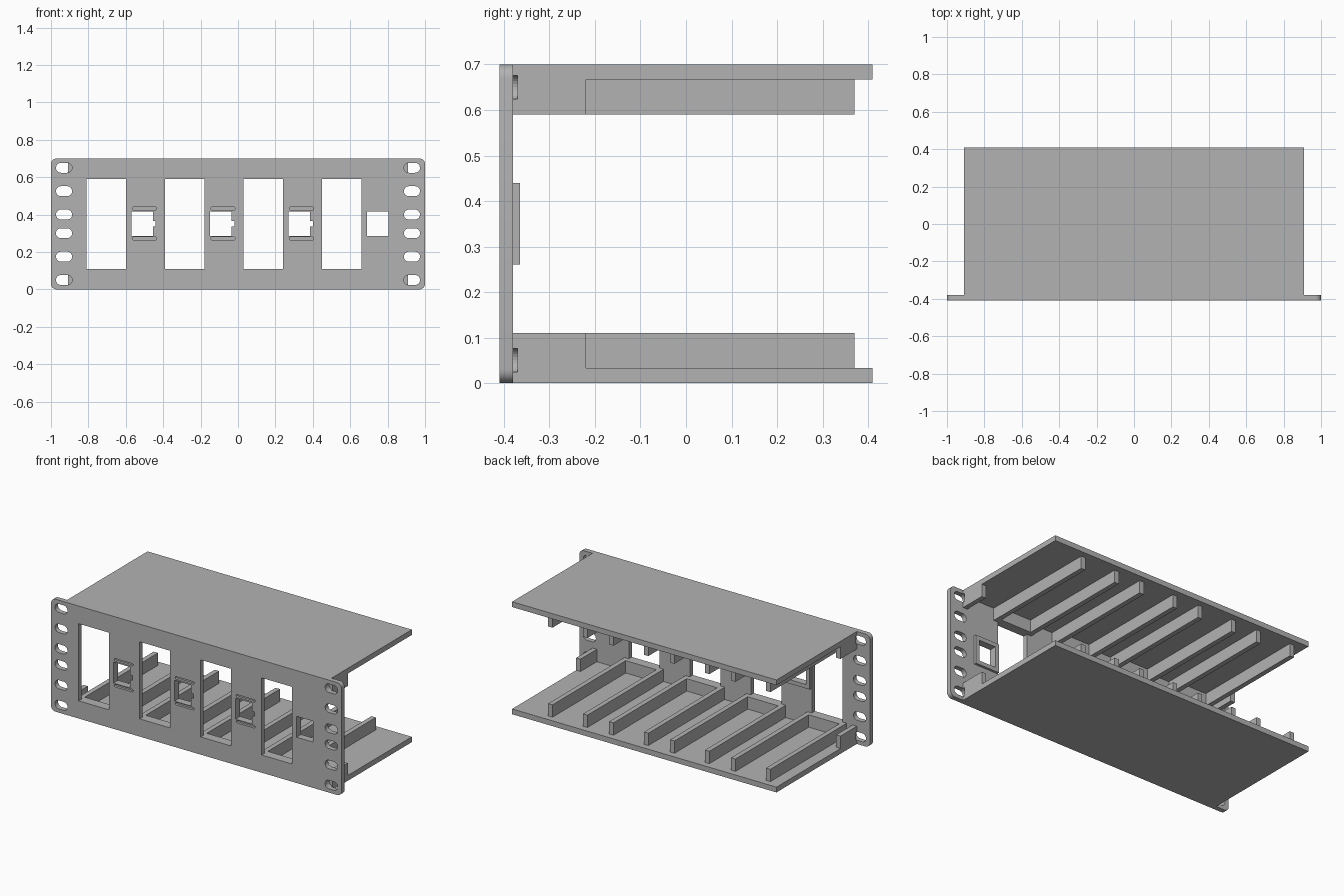
import bpy, bmesh, math

if "Cube" in bpy.data.objects:
    bpy.data.objects.remove(bpy.data.objects["Cube"], do_unlink=True)

grey = bpy.data.materials.new("matte_grey")
grey.use_nodes = True
grey.diffuse_color = (0.45, 0.45, 0.45, 1)
grey.node_tree.nodes["Principled BSDF"].inputs["Base Color"].default_value = (0.45, 0.45, 0.45, 1)

FRONT, BACK = -0.41, -0.38      # faceplate surfaces
HEIGHT, DECK = 0.70, 0.033
RIB_TOP, RIB = 0.11, 0.03


def rounded_block(bm, x0, x1, y0, y1, z0, z1, r=0.0, steps=6):
    """Block along y whose outline in xz has corners of radius r."""
    outline = []
    if r:
        corners = [(x1 - r, z1 - r), (x0 + r, z1 - r), (x0 + r, z0 + r), (x1 - r, z0 + r)]
        for q, (cx, cz) in enumerate(corners):
            for i in range(steps + 1):
                a = math.pi / 2 * (q + i / steps)
                outline.append((cx + r * math.cos(a), cz + r * math.sin(a)))
    else:
        outline = [(x1, z1), (x0, z1), (x0, z0), (x1, z0)]
    near = [bm.verts.new((x, y0, z)) for x, z in outline]
    far = [bm.verts.new((x, y1, z)) for x, z in outline]
    bm.faces.new(near)
    bm.faces.new(far[::-1])
    n = len(near)
    for i in range(n):
        j = (i + 1) % n
        bm.faces.new((near[i], far[i], far[j], near[j]))


def make(name, blocks):
    bm = bmesh.new()
    for b in blocks:
        rounded_block(bm, *b)
    bmesh.ops.remove_doubles(bm, verts=bm.verts, dist=1e-5)
    bmesh.ops.recalc_face_normals(bm, faces=bm.faces)
    mesh = bpy.data.meshes.new(name)
    bm.to_mesh(mesh)
    bm.free()
    mesh.materials.append(grey)
    obj = bpy.data.objects.new(name, mesh)
    bpy.context.collection.objects.link(obj)
    return obj


def cut(obj, *cutters):
    bpy.context.view_layer.objects.active = obj
    for c in cutters:
        mod = obj.modifiers.new("cut", "BOOLEAN")
        mod.operation, mod.solver, mod.object = "DIFFERENCE", "EXACT", c
        bpy.ops.object.modifier_apply(modifier=mod.name)


bays = [(-0.81 + 0.42 * i, -0.60 + 0.42 * i) for i in range(4)]
ports = [(-0.57 + 0.42 * i, -0.455 + 0.42 * i) for i in range(4)]

# Cutters for mounting slots, bay windows, ports and clip grooves
slots = [(s * 0.93 - 0.043, s * 0.93 + 0.043, -0.5, -0.37, z - 0.0265, z + 0.0265, 0.026)
         for s in (-1, 1) for z in (0.05, 0.175, 0.30, 0.40, 0.525, 0.65)]
slot_cutter = make("slot_cutter", slots)
bay_cutter = make("bay_cutter", [(a, b, -0.5, -0.3, RIB_TOP, HEIGHT - RIB_TOP) for a, b in bays])
port_cutter = make("port_cutter", [(a, b, -0.5, -0.3, 0.285, 0.415) for a, b in ports])
grooves = []
for a, b in ports[:3]:
    for z in (0.272, 0.432):
        grooves.append((a + 0.005, b + 0.02, -0.5, -0.395, z - 0.008, z + 0.008, 0.007))
    grooves.append((b - 0.01, b + 0.015, -0.5, -0.34, 0.335, 0.365))
groove_cutter = make("groove_cutter", grooves)
cutters = [slot_cutter, bay_cutter, port_cutter, groove_cutter]

# Faceplate with rounded corners
plate = make("faceplate", [(-1, 1, FRONT, BACK, 0, HEIGHT, 0.03)])
cut(plate, *cutters)

# Raised rims behind the ports
for i, (a, b) in enumerate(ports):
    rim = make(f"port_rim_{i + 1}", [(a - 0.025, b + 0.025, BACK, -0.365, 0.26, 0.44)])
    cut(rim, port_cutter, groove_cutter)

# Lower and upper halves: deck, side brackets, guide ribs and bay sills
for label, flip in (("lower", False), ("upper", True)):
    def span(z0, z1):
        return (HEIGHT - z1, HEIGHT - z0) if flip else (z0, z1)

    deck = make(label + "_deck", [(-0.91, 0.91, BACK, 0.41, *span(0, DECK))])
    cut(deck, slot_cutter)
    for side, s in (("right", -1), ("left", 1)):
        x0, x1 = sorted((s * 0.88, s * 0.91))
        bracket = make(f"{label}_{side}_bracket", [(x0, x1, BACK, -0.22, *span(DECK, RIB_TOP))])
        cut(bracket, slot_cutter)
    for i, (a, b) in enumerate(bays):
        z = span(DECK, RIB_TOP)
        make(f"{label}_ribs_{i + 1}", [(a - RIB, a, BACK, 0.37, *z), (b, b + RIB, BACK, 0.37, *z)])
        make(f"{label}_sill_{i + 1}", [(a, b, BACK, -0.35, *z)])

for c in cutters:
    bpy.data.objects.remove(c, do_unlink=True)

# Smooth the rounded corners, keep the edges sharp
bpy.ops.object.select_all(action="DESELECT")
plate.select_set(True)
bpy.context.view_layer.objects.active = plate
bpy.ops.object.shade_smooth_by_angle(angle=math.radians(30))
